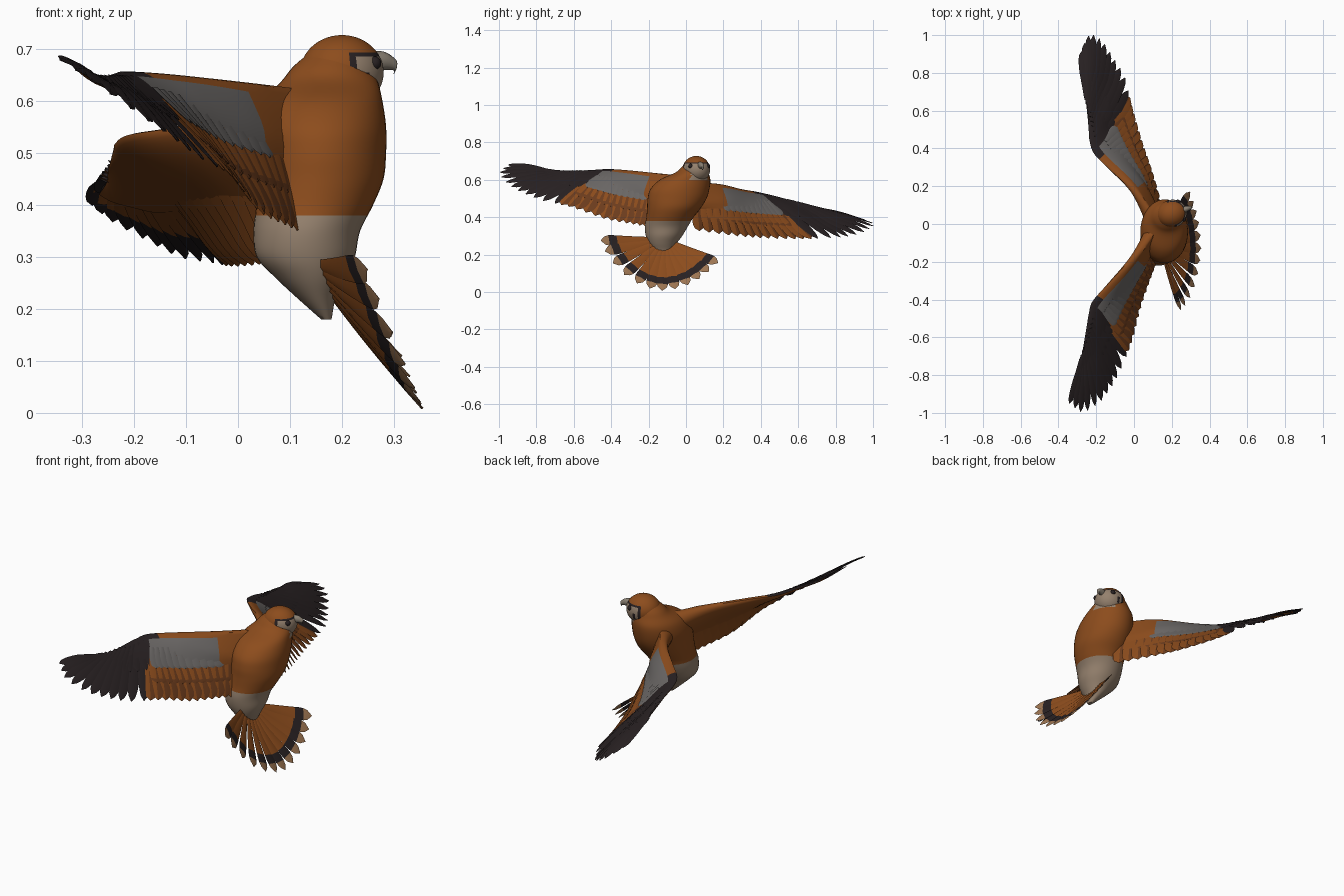
import bpy, bmesh, math
from mathutils import Vector as V

if "Cube" in bpy.data.objects:
    bpy.data.objects.remove(bpy.data.objects["Cube"])

COL = {"rust": (0.265, 0.073, 0.012), "near_black": (0.021, 0.015, 0.016), "slate_grey": (0.145, 0.135, 0.13),
       "cream": (0.3, 0.22, 0.155), "dark_brown": (0.15, 0.045, 0.012), "tan": (0.34, 0.18, 0.085),
       "beak_grey": (0.25, 0.215, 0.17)}
MATS = []
for name, c in COL.items():
    m = bpy.data.materials.new(name)
    m.diffuse_color = (*c, 1)
    m.use_nodes = True
    m.node_tree.nodes["Principled BSDF"].inputs["Base Color"].default_value = m.diffuse_color
    MATS.append(m)
RUST, BLACK, GREY, CREAM, BROWN, TAN, BEAK = range(7)


def finish(bm, name):
    bmesh.ops.recalc_face_normals(bm, faces=bm.faces)
    me = bpy.data.meshes.new(name)
    bm.to_mesh(me)
    bm.free()
    for m in MATS:
        me.materials.append(m)
    me.shade_smooth()
    me.set_sharp_from_angle(angle=math.radians(45))
    ob = bpy.data.objects.new(name, me)
    bpy.context.collection.objects.link(ob)
    return ob


def spline(pts, s):
    """Catmull-Rom through pts, s in 0..len-1"""
    i = min(int(max(s, 0)), len(pts) - 2)
    f = s - i
    p1, p2 = V(pts[i]), V(pts[i + 1])
    p0 = V(pts[i - 1]) if i else 2 * p1 - p2
    p3 = V(pts[i + 2]) if i + 2 < len(pts) else 2 * p2 - p1
    return 0.5 * (2 * p1 + (p2 - p0) * f + (2 * p0 - 5 * p1 + 4 * p2 - p3) * f * f
                  + (3 * p1 - p0 - 3 * p2 + p3) * f ** 3)


def loft(bm, rings, rule):
    """Closed skin over rings; rule(ring, side, centre) gives the colour"""
    rows = [[bm.verts.new(p) for p in r] for r in rings]
    n = len(rows[0])
    for i in range(len(rows) - 1):
        for j in range(n):
            k = (j + 1) % n
            f = bm.faces.new((rows[i][j], rows[i][k], rows[i + 1][k], rows[i + 1][j]))
            f.material_index = rule(i, j, f.calc_center_median())
    for i, r in ((0, rows[0]), (len(rows) - 2, rows[-1])):
        f = bm.faces.new(r)
        f.material_index = rule(i, 0, f.calc_center_median())


def feather(bm, root, tip, n, w, rule, bend=0.0, kind="pointed", tilt=0.08):
    """Lens-section blade; sides 0 and 1 face up, 2 and 3 face down"""
    axis = (tip - root).normalized()
    side = axis.cross(n).normalized()
    up = side.cross(axis).normalized()
    if up.dot(n) < 0:
        up = -up
    rings, N = [], 14
    for i in range(N + 1):
        t = i / N
        grow = (0.3 + 0.7 * t / 0.85) if kind == "tail" else 0.6 + 0.8 * t
        a, e = (0.5, 2.6) if kind == "pointed" else (0.78, 2)
        h = w * min(grow, 1) * math.sqrt(max(0.004, 1 - max(0, (t - a) / (1 - a)) ** e))
        c = root.lerp(tip, t) + up * bend * math.sin(math.pi * t)
        th = 0.005 * (1 - 0.6 * t)
        rings.append([c + side * h + up * h * tilt, c + up * th * 1.3, c - side * h - up * h * tilt, c - up * th])
    loft(bm, rings, lambda i, j, p: rule((i + 0.5) / N, j))


# ---- body: stacked ovals (z, x0, x1, y0, y1)
HC = V((.2, .055, .655))                   # head centre
FWD = V((.95, .31, 0)).normalized()        # beak direction
LAT = V((-FWD.y, FWD.x, 0))
ROWS = [(.18, .16, .18, -.145, -.115), (.22, .115, .188, -.175, -.075), (.26, .072, .208, -.2, -.05),
        (.30, .036, .225, -.215, -.02), (.35, .03, .235, -.22, .01), (.4, .035, .26, -.212, .04),
        (.45, .035, .28, -.208, .08), (.5, .035, .285, -.205, .11), (.55, .035, .285, -.19, .125),
        (.6, .05, .278, -.14, .13), (.64, .085, .268, -.055, .12), (.67, .11, .25, -.022, .11),
        (.7, .15, .235, .01, .095), (.715, .19, .215, .045, .065)]


def body_rule(i, j, p):
    throat = p.z > .6 and (p - HC).dot(FWD) > .035 and abs((p - HC).dot(LAT)) < .05
    return CREAM if p.z < .383 or throat else RUST


bm = bmesh.new()
rings = []
for i in range(66):
    s = i / 5
    a = spline([r[:3] for r in ROWS], s)
    b = spline([(r[3], r[4], 0) for r in ROWS], s)
    cx, cy, rx, ry = (a.y + a.z) / 2, (b.x + b.y) / 2, (a.z - a.y) / 2, (b.y - b.x) / 2
    rings.append([V((cx + rx * math.cos(q * math.tau / 40), cy + ry * math.sin(q * math.tau / 40), a.x))
                  for q in range(40)])
loft(bm, rings, body_rule)
finish(bm, "body")


# ---- head with painted face
def at(u, v, w):
    return HC + FWD * u + LAT * v + V((0, 0, w))


bm = bmesh.new()
bmesh.ops.create_uvsphere(bm, u_segments=72, v_segments=50, radius=1)
for v in bm.verts:
    v.co = at(v.co.x * .081, v.co.y * .073, v.co.z * .072)
for f in bm.faces:
    d = f.calc_center_median() - HC
    u, v, w = d.dot(FWD), abs(d.dot(LAT)), d.z
    m = RUST
    if u > -.004 and w < .038:
        m = CREAM
        if u < .006 and -.04 < w:
            m = BLACK                      # stripe behind the cheek
        if .02 < u < .034 and -.03 < w < 0:
            m = BLACK                      # spot below the eye
        if w > .03:
            m = BLACK                      # brow
    f.material_index = m
finish(bm, "head")

bm = bmesh.new()
for sgn in (1, -1):
    r = bmesh.ops.create_uvsphere(bm, u_segments=16, v_segments=10, radius=.013)
    bmesh.ops.translate(bm, verts=r["verts"], vec=at(.05, sgn * .048, .018))
for f in bm.faces:
    f.material_index = BLACK
finish(bm, "eyes")

# ---- hooked beak
bm = bmesh.new()
PATH = [(.06, .02, .022), (.084, .022, .018), (.1, .018, .013), (.109, .012, .009), (.106, 0, .003)]
rings = []
for i in range(17):
    p = spline(PATH, i / 4)
    rings.append([at(p.x + .3 * p.z * math.sin(a) * i / 16, p.z * .8 * math.cos(a), p.y + p.z * math.sin(a))
                  for a in (q * math.tau / 12 for q in range(12))])
loft(bm, rings, lambda i, j, p: BEAK)
finish(bm, "beak")

# ---- wings: matching points on the arm line and on the feather tips
WINGS = {
    "left_wing": ([(.10, .02, .585), (-.01, .175, .575), (-.13, .29, .548), (-.21, .37, .535), (-.235, .44, .52),
                   (-.24, .5, .505), (-.245, .56, .485), (-.25, .62, .465), (-.25, .66, .45)],
                  [(.16, .05, .33), (.10, .26, .30), (.045, .43, .287), (-.01, .62, .283), (-.05, .78, .29),
                   (-.11, .88, .30), (-.17, .97, .33), (-.235, 1.0, .365), (-.28, .91, .40)]),
    "right_wing": ([(.10, -.03, .62), (-.01, -.175, .636), (-.14, -.32, .65), (-.22, -.41, .655),
                    (-.24, -.48, .652), (-.25, -.54, .648), (-.26, -.6, .642), (-.27, -.66, .638), (-.275, -.7, .638)],
                   [(.14, -.15, .34), (.095, -.27, .36), (.04, -.43, .39), (-.01, -.62, .455), (-.07, -.77, .49),
                    (-.125, -.87, .53), (-.19, -.95, .575), (-.275, -.995, .635), (-.342, -.95, .68)])}
THICK = [.085, .044, .03, .022, .017, .014, .011, .009, .007]

for name, (ARM, TIPS) in WINGS.items():
    def normal(s):
        s = min(max(s, .05), 7.95)
        span = spline(ARM, s + .05) + spline(TIPS, s + .05) - spline(ARM, s - .05) - spline(TIPS, s - .05)
        n = span.cross(spline(TIPS, s) - spline(ARM, s)).normalized()
        return n if n.x + n.z > 0 else -n

    def pt(s, c, off=0.0):
        camber = .016 * math.sin(math.pi * c) * max(0, 1 - s / 7) * min(1, s / 2)
        return spline(ARM, s).lerp(spline(TIPS, s), c) + normal(s) * (off + camber)

    # fleshy arm with the grey shoulder patch
    bm = bmesh.new()
    rings, M, CM = [], 12, .6
    for i in range(65):
        s = i / 8
        th = spline([(t, 0, 0) for t in THICK], s).x
        ring = []
        for j in range(2 * M):
            k = j if j <= M else 2 * M - j
            c = (k / M) ** 1.6
            bulge = math.sin(math.pi * min(1, c ** .55)) * th
            ring.append(pt(s, c * CM, min(bulge * .7, .022) if j <= M else -bulge * .6))
        rings.append(ring)

    def arm_rule(i, j, p):
        s, c = i / 8, (min(j, 2 * M - j) / M) ** 1.6 * CM
        if j >= M:
            return RUST
        if s > 3.1 - c * .4 or (s > 2.5 and c < .07):
            return BLACK
        return GREY if .95 < s and .07 < c < .5 else RUST
    loft(bm, rings, arm_rule)
    finish(bm, name + "_arm")

    # long flight feathers: rusty inner ones, dark outer ones
    bm = bmesh.new()
    for i in range(14):
        s = .1 + i * .245
        feather(bm, pt(s, .25), pt(s, 1), normal(s), .036,
                lambda t, j: BROWN if j == 1 and t > .4 else RUST, .006, "round")
    for i in range(11):
        s = 3.5 + i * .45
        feather(bm, pt(s, .08, .002), pt(s, 1.0), normal(s), .03 if s < 6 else .023,
                lambda t, j: RUST if j > 1 and t < .76 and s < 7.6 else BLACK, .008)
    finish(bm, name + "_flight_feathers")

    # overlapping short feathers on the upper side
    bm = bmesh.new()
    for i in range(13):
        s = .5 + i * .21
        feather(bm, pt(s, .35, .008), pt(s, .76, .005), normal(s), .032,
                lambda t, j: BROWN if j == 1 or t > .85 else RUST, 0, "round")
    for i in range(11):
        s = 3.4 + i * .4
        feather(bm, pt(s, .1, .007), pt(s, .55, .006), normal(s), .026, lambda t, j: BLACK, 0, "round")
    for i in range(11):
        s = 1.0 + i * .2
        feather(bm, pt(s, .24, .012), pt(s, .55, .01), normal(s), .026, lambda t, j: GREY, 0, "round")
    finish(bm, name + "_coverts")

# ---- fanned tail, cupped like a cone, with dark band and pale tips
FAN = [(-.455, .275), (-.425, .205), (-.365, .125), (-.285, .06), (-.2, .022), (-.12, .008), (-.035, .022),
       (.045, .055), (.11, .1), (.17, .155)]
BASE = V((.135, -.115, .285))


def tail_tip(k):
    p = spline([(0, y, z) for y, z in FAN], k)
    return V((.358 - .4 * p.z, p.y, p.z))


bm = bmesh.new()
for i in range(12):
    k = i * 9 / 11
    tip = tail_tip(k)
    n = (tail_tip(min(k + .2, 9)) - tail_tip(max(k - .2, 0))).cross(tip - BASE).normalized()
    n = n if n.x + n.z > 0 else -n
    feather(bm, BASE.lerp(tip, .1), tip, n, .032,
            lambda t, j: TAN if t > .88 else BLACK if t > .7 else RUST, -.004, "tail")
finish(bm, "tail_feathers")
